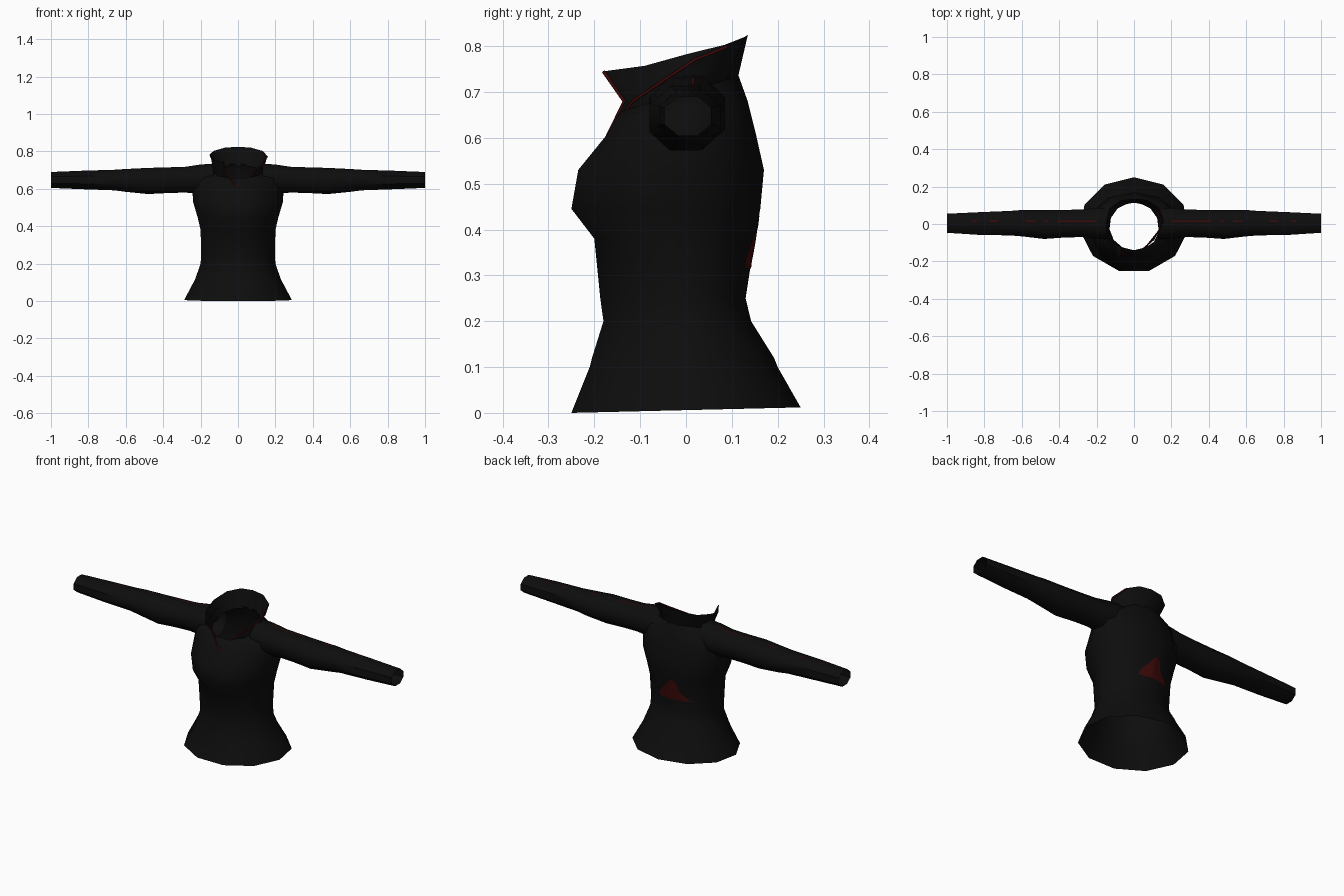
import bpy, bmesh, math
from mathutils import Vector
from mathutils.bvhtree import BVHTree

if "Cube" in bpy.data.objects:
    bpy.data.objects.remove(bpy.data.objects["Cube"])


def material(name, rgb):
    m = bpy.data.materials.new(name)
    m.diffuse_color = (*rgb, 1)
    m.use_nodes = True
    m.node_tree.nodes["Principled BSDF"].inputs["Base Color"].default_value = m.diffuse_color
    return m


BLACK = material("black cloth", (0.004, 0.004, 0.004))
RED = material("dark red trim", (0.05, 0.003, 0.003))


def make(name, rows, mat, closed=True, angle=50):
    """Skin a list of equal-length point rows."""
    bm = bmesh.new()
    vs = [[bm.verts.new(p) for p in row] for row in rows]
    n = len(vs[0])
    for a, b in zip(vs, vs[1:]):
        for i in range(n if closed else n - 1):
            j = (i + 1) % n
            bm.faces.new((a[i], a[j], b[j], b[i]))
    bmesh.ops.recalc_face_normals(bm, faces=bm.faces)
    me = bpy.data.meshes.new(name)
    bm.to_mesh(me)
    bm.free()
    me.materials.append(mat)
    ob = bpy.data.objects.new(name, me)
    bpy.context.collection.objects.link(ob)
    bpy.ops.object.select_all(action='DESELECT')
    ob.select_set(True)
    bpy.context.view_layer.objects.active = ob
    bpy.ops.object.shade_smooth_by_angle(angle=math.radians(angle))
    return ob


# Torso: height, half width, front y, back y, tilt; flat front edge, back ridge
N = 11
torso_rings = [
    (.006, .288, -.25, .25, .024), (.10, .238, -.21, .20, 0),
    (.12, .228, -.205, .192, 0), (.20, .20, -.18, .142, 0),
    (.25, .197, -.187, .13, 0), (.38, .20, -.20, .15, 0),
    (.445, .215, -.25, .162, 0), (.53, .24, -.235, .17, 0),
    (.61, .245, -.17, .152, 0), (.665, .23, -.15, .135, .1),
    (.70, .14, -.14, .115, .3)]


def torso_ring(z, w, front, back, tilt):
    pts = []
    for i in range(N):
        a = 2 * math.pi * i / N
        c = math.cos(a)
        y = c * back if c > 0 else c * -front / math.cos(math.pi / N)
        pts.append((w * math.sin(a) / math.cos(math.pi / 22), y, z + tilt * y))
    return pts


torso = make("jacket_torso", [torso_ring(*r) for r in torso_rings], BLACK)

# Sleeves: x, y range, z range
sleeve_rings = [
    (.13, -.08, .085, .58, .735), (.20, -.078, .085, .572, .73),
    (.28, -.07, .078, .58, .718), (.37, -.072, .075, .578, .715),
    (.48, -.08, .075, .572, .712), (.60, -.066, .075, .584, .706),
    (.66, -.061, .07, .592, .702), (.83, -.058, .063, .598, .697),
    (1.0, -.047, .055, .605, .69)]


def sleeve_ring(s, x, y0, y1, z0, z1):
    pts = []
    for i in range(8):
        a = math.pi * (i + .5) / 4
        k = .5 / math.cos(math.pi / 8)
        pts.append((s * x, (y0 + y1) / 2 + k * (y1 - y0) * math.cos(a),
                    (z0 + z1) / 2 + k * (z1 - z0) * math.sin(a)))
    return pts


for side, s in (("left", -1), ("right", 1)):
    make(side + "_sleeve", [sleeve_ring(s, *r) for r in sleeve_rings], BLACK)


def sleeve_top(x):
    for a, b in zip(sleeve_rings, sleeve_rings[1:]):
        if a[0] <= x <= b[0]:
            t = (x - a[0]) / (b[0] - a[0])
            return a[4] + t * (b[4] - a[4])


# Broken seam along the top of each sleeve
for side, s in (("left", -1), ("right", 1)):
    for k, (a, b) in enumerate([(.20, .28), (.28, .37), (.37, .41),
                                (.46, .48), (.53, .58), (.73, .77), (.84, .87)]):
        rows = [[(s * x, y, sleeve_top(x) + .002) for y in (.011, .018)]
                for x in (a, b)]
        make(f"{side}_sleeve_seam_{k}", rows, RED, closed=False)

# Collar: uneven flared rim, one lapel folded down and one standing
rim = [(.0, -.172, .608), (.07, -.115, .685), (.13, -.04, .735),
       (.156, .02, .775), (.13, .09, .803), (.07, .128, .82),
       (0, .135, .825), (-.07, .128, .82), (-.13, .085, .803),
       (-.152, .0, .782), (-.142, -.09, .757), (-.08, -.18, .745),
       (-.065, -.135, .68), (0, -.172, .605)]
base = []
for i in range(len(rim)):
    a = 2 * math.pi * i / (len(rim) - 1)
    y = -.0125 - .1275 * math.cos(a)
    base.append((.132 * math.sin(a), y, .69 + (.3 if y > 0 else .5) * y))
make("collar", [base, rim], BLACK, closed=False)


# Piping on both lapel edges
def piping(name, pts, r=.004):
    cu = bpy.data.curves.new(name, 'CURVE')
    cu.dimensions = '3D'
    cu.bevel_depth = r
    cu.bevel_resolution = 0
    sp = cu.splines.new('POLY')
    sp.points.add(len(pts) - 1)
    for p, q in zip(sp.points, pts):
        p.co = (*q, 1)
    cu.materials.append(RED)
    bpy.context.collection.objects.link(bpy.data.objects.new(name, cu))


piping("right_lapel_piping", [Vector(p) - Vector((0, 0, .004)) for p in rim[:5]])
piping("left_lapel_piping", [Vector(p) for p in rim[11:]])

# Back patch: flared triangular plate laid on the torso surface
tree = BVHTree.FromObject(torso, bpy.context.evaluated_depsgraph_get())


def on_back(x, z):
    hit = tree.ray_cast(Vector((x, 1, z)), Vector((0, -1, 0)))[0]
    return (x, hit.y + .003, z)


rows = []
for z, x0, x1 in [(.315, -.125, .075), (.335, -.09, .075), (.36, -.06, .055),
                  (.38, -.05, .035), (.41, -.045, .008), (.43, -.03, -.01)]:
    rows.append([on_back(x0 + (x1 - x0) * i / 10, z) for i in range(11)])
make("back_patch", rows, RED, closed=False)
